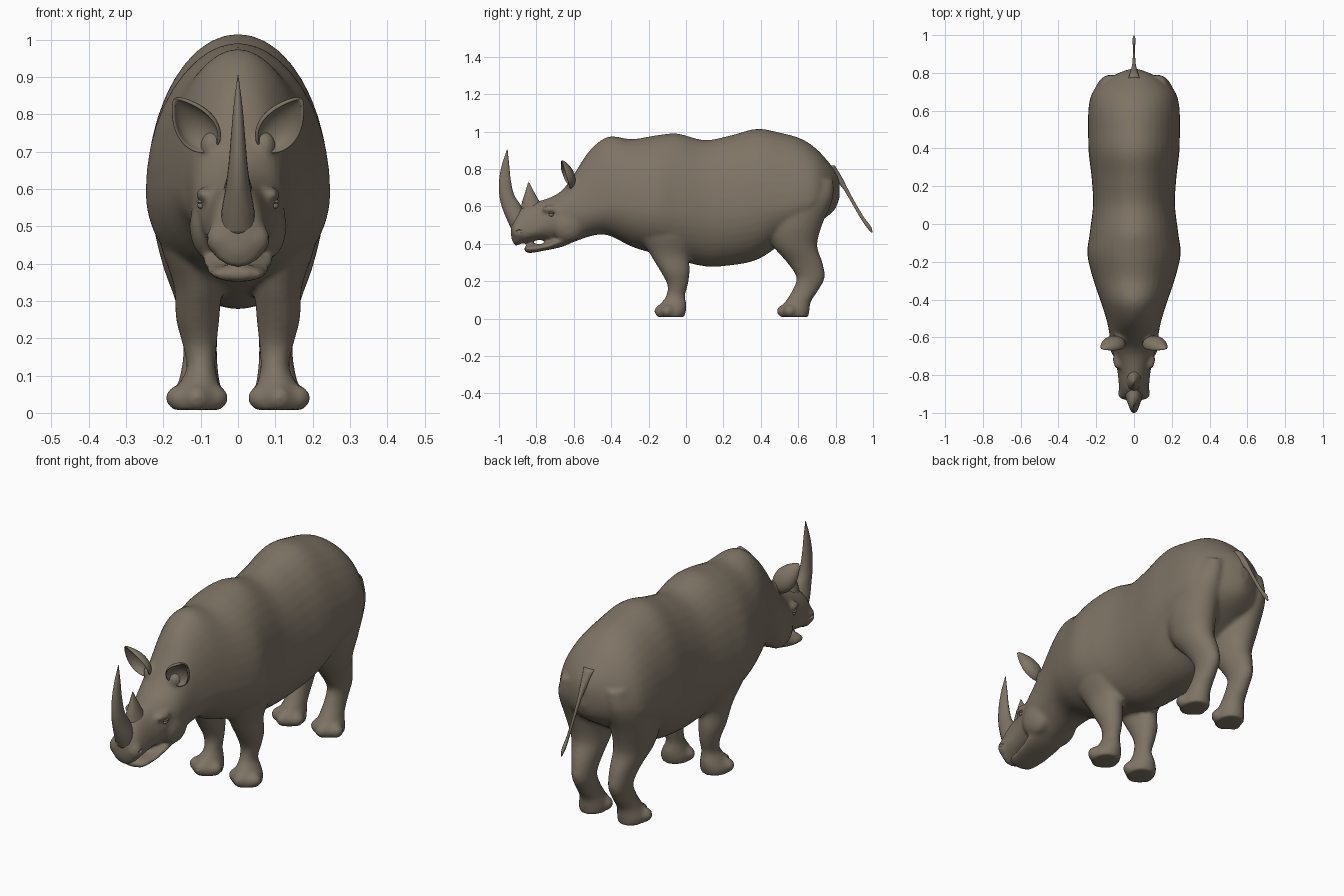
import bpy, bmesh
from math import sin, cos, pi
from mathutils import Vector, Matrix

default = bpy.data.objects.get("Cube")
if default:
    bpy.data.objects.remove(default)

hide = bpy.data.materials.new("grey_brown_hide")
hide.use_nodes = True
colour = (0.21, 0.175, 0.13, 1)
hide.diffuse_color = colour
shader = hide.node_tree.nodes["Principled BSDF"]
shader.inputs["Base Color"].default_value = colour
shader.inputs["Roughness"].default_value = 0.8


def spline(rows, steps=6):
    """Smoothly interpolate rows, using their first column as the parameter."""
    last = len(rows) - 1

    def slope(i):
        before, after = rows[max(i - 1, 0)], rows[min(i + 1, last)]
        return [(q - p) / (after[0] - before[0]) for p, q in zip(before, after)]

    for i in range(last):
        span = rows[i + 1][0] - rows[i][0]
        columns = list(zip(rows[i], rows[i + 1], slope(i), slope(i + 1)))
        for k in range(steps):
            t = k / steps
            u = 1 - t
            yield [(1 + 2 * t) * u * u * p + t * u * u * span * m
                   + t * t * (3 - 2 * t) * q - t * t * u * span * n
                   for p, q, m, n in columns]
    yield rows[last]


def upright_ring(y, top, middle, bottom, half, sides):
    """Egg-shaped ring across the body."""
    for k in range(sides):
        a = 2 * pi * k / sides
        height = top - middle if sin(a) > 0 else middle - bottom
        yield Vector((half * cos(a), y, middle + height * sin(a)))


def level_ring(z, front, back, inner, outer, sides):
    """Horizontal oval ring for legs, horns and tail."""
    for k in range(sides):
        a = 2 * pi * k / sides
        yield Vector(((inner + outer) / 2 + (outer - inner) / 2 * cos(a),
                      (front + back) / 2 + (back - front) / 2 * sin(a), z))


def loft(bm, ring, rows, side=1, sides=28):
    rings = []
    for row in spline(rows):
        rings.append([bm.verts.new((v.x * side, v.y, v.z)) for v in ring(*row, sides)])
    faces = [bm.faces.new(rings[0]), bm.faces.new(rings[-1])]
    for a, b in zip(rings, rings[1:]):
        for k in range(sides):
            n = (k + 1) % sides
            faces.append(bm.faces.new((a[k], a[n], b[n], b[k])))
    bmesh.ops.recalc_face_normals(bm, faces=faces)


def blob(bm, centre, size, side=1):
    x, y, z = centre
    place = Matrix.Translation((x * side, y, z)) @ Matrix.Diagonal((*size, 1))
    bmesh.ops.create_uvsphere(bm, u_segments=20, v_segments=12, radius=1, matrix=place)


def finish(bm, name):
    mesh = bpy.data.meshes.new(name)
    bm.to_mesh(mesh)
    bm.free()
    mesh.materials.append(hide)
    mesh.polygons.foreach_set("use_smooth", [True] * len(mesh.polygons))
    obj = bpy.data.objects.new(name, mesh)
    bpy.context.collection.objects.link(obj)
    return obj


# Trunk, neck and head: y, top, widest height, bottom, half width
trunk = [
    (-.935, .51, .47, .43, .03), (-.915, .55, .46, .39, .066), (-.87, .60, .46, .405, .078),
    (-.78, .63, .49, .42, .088), (-.70, .66, .54, .41, .106), (-.65, .70, .56, .40, .12),
    (-.60, .77, .57, .41, .128), (-.53, .88, .58, .435, .14), (-.46, .95, .60, .45, .16),
    (-.40, .975, .61, .44, .18), (-.29, .96, .60, .385, .217), (-.16, .98, .59, .345, .247),
    (-.05, .99, .58, .315, .235), (.10, .955, .58, .28, .217), (.24, .98, .58, .285, .224),
    (.38, 1.015, .60, .315, .24), (.50, .995, .61, .39, .243), (.62, .96, .62, .46, .24),
    (.70, .905, .64, .51, .218), (.76, .84, .67, .55, .155), (.80, .785, .69, .59, .08),
    (.82, .74, .69, .64, .025),
]
jaw = [
    (-.865, .382, .372, .362, .03), (-.845, .393, .372, .35, .066),
    (-.75, .405, .385, .365, .085), (-.66, .45, .42, .385, .095), (-.58, .50, .45, .42, .095),
]
# Legs from sole to hip: z, front, back, inner, outer
front_leg = [
    (.008, -.15, -.01, .045, .175), (.04, -.16, 0, .04, .178), (.075, -.14, .003, .05, .16),
    (.12, -.107, -.005, .06, .138), (.18, -.10, .01, .057, .148), (.25, -.135, .02, .05, .166),
    (.34, -.19, .02, .045, .172), (.44, -.24, .06, .05, .205), (.60, -.24, .06, .08, .235),
]
hind_leg = [
    (.008, .51, .655, .045, .17), (.04, .495, .66, .04, .175), (.09, .53, .668, .05, .158),
    (.155, .57, .71, .056, .147), (.22, .59, .742, .054, .15), (.30, .54, .73, .045, .168),
    (.39, .465, .702, .035, .20), (.50, .44, .728, .03, .225), (.64, .46, .785, .04, .225),
    (.74, .50, .79, .06, .19),
]

bm = bmesh.new()
loft(bm, upright_ring, trunk, sides=40)
loft(bm, upright_ring, jaw)
for side in (1, -1):
    for leg, toe_line in ((front_leg, -.135), (hind_leg, .52)):
        loft(bm, level_ring, leg, side)
        # Three rounded toes on each foot
        for offset, setback in ((0, 0), (-.05, .035), (.05, .035)):
            blob(bm, (.11 + offset, toe_line + setback, .04), (.034, .035, .034), side)
    # Nostril swelling, brow and cheek
    blob(bm, (.052, -.895, .465), (.034, .036, .042), side)
    blob(bm, (.088, -.72, .585), (.024, .05, .02), side)
    blob(bm, (.075, -.63, .50), (.055, .09, .09), side)
    blob(bm, (.07, -.60, .715), (.032, .035, .04), side)
body = finish(bm, "body")

# Fuse the masses into one skin
fuse = body.modifiers.new("fuse", "REMESH")
fuse.mode = "VOXEL"
fuse.voxel_size = .01
fuse.use_smooth_shade = True
soften = body.modifiers.new("soften", "SMOOTH")
soften.factor = .5
soften.iterations = 7

# Nostril hollows
bm = bmesh.new()
for side in (1, -1):
    blob(bm, (.088, -.89, .468), (.014, .022, .009), side)
cutter = finish(bm, "nostril_cutter")
cutter.hide_render = True
cutter.hide_viewport = True
cutter.display_type = "WIRE"
carve = body.modifiers.new("nostrils", "BOOLEAN")
carve.operation = "DIFFERENCE"
carve.object = cutter

# Horns and tail: z, front, back, left and right edges
tapered_parts = {
    "front_horn": [
        (.48, -.935, -.86, -.045, .045), (.54, -.962, -.86, -.044, .044),
        (.60, -.985, -.88, -.034, .034), (.66, -.998, -.918, -.026, .026),
        (.74, -.999, -.937, -.019, .019), (.82, -.985, -.945, -.012, .012),
        (.905, -.957, -.954, -.001, .001)],
    "rear_horn": [
        (.58, -.885, -.75, -.045, .045), (.63, -.875, -.785, -.03, .03),
        (.67, -.862, -.808, -.018, .018), (.728, -.844, -.839, -.001, .001)],
    "tail": [
        (.46, .990, .998, -.002, .002), (.49, .965, .99, -.008, .008),
        (.54, .931, .953, -.006, .006), (.62, .885, .905, -.006, .006),
        (.70, .836, .862, -.009, .009), (.75, .79, .837, -.016, .016),
        (.82, .74, .795, -.03, .03)],
}
for name, rows in tapered_parts.items():
    bm = bmesh.new()
    loft(bm, level_ring, rows, sides=20)
    finish(bm, name)

# Cupped ears opening forwards
bm = bmesh.new()
base = Vector((.068, -.605, .715))
axis = Vector((.098, -.04, .135))
facing = Vector((.25, -.9, -.15))
facing = (facing - facing.project(axis)).normalized()
across = axis.cross(facing).normalized()
along, around = 12, 10
grid = []
for i in range(along + 1):
    t = i / along
    width = .043 * sin(pi * t ** .85) ** .8 + .018 * (1 - t) + .001 if i < along else .002
    row = []
    for k in range(around + 1):
        a = (k / around - .5) * pi * 1.15
        point = base + axis * t + across * width * sin(a) - facing * width * .75 * cos(a)
        row.append(bm.verts.new(point + facing * .02))
    grid.append(row)
for lower, upper in zip(grid, grid[1:]):
    for k in range(around):
        bm.faces.new((lower[k], lower[k + 1], upper[k + 1], upper[k]))
bmesh.ops.recalc_face_normals(bm, faces=bm.faces)
ears = finish(bm, "ears")
thicken = ears.modifiers.new("thickness", "SOLIDIFY")
thicken.thickness = .009
thicken.offset = 0
ears.modifiers.new("round", "SUBSURF").levels = 1
ears.modifiers.new("mirror", "MIRROR")

# Eyes with a heavy lid
bm = bmesh.new()
for side in (1, -1):
    blob(bm, (.098, -.72, .555), (.011, .013, .009), side)
    blob(bm, (.098, -.718, .566), (.013, .02, .006), side)
finish(bm, "eyes")
